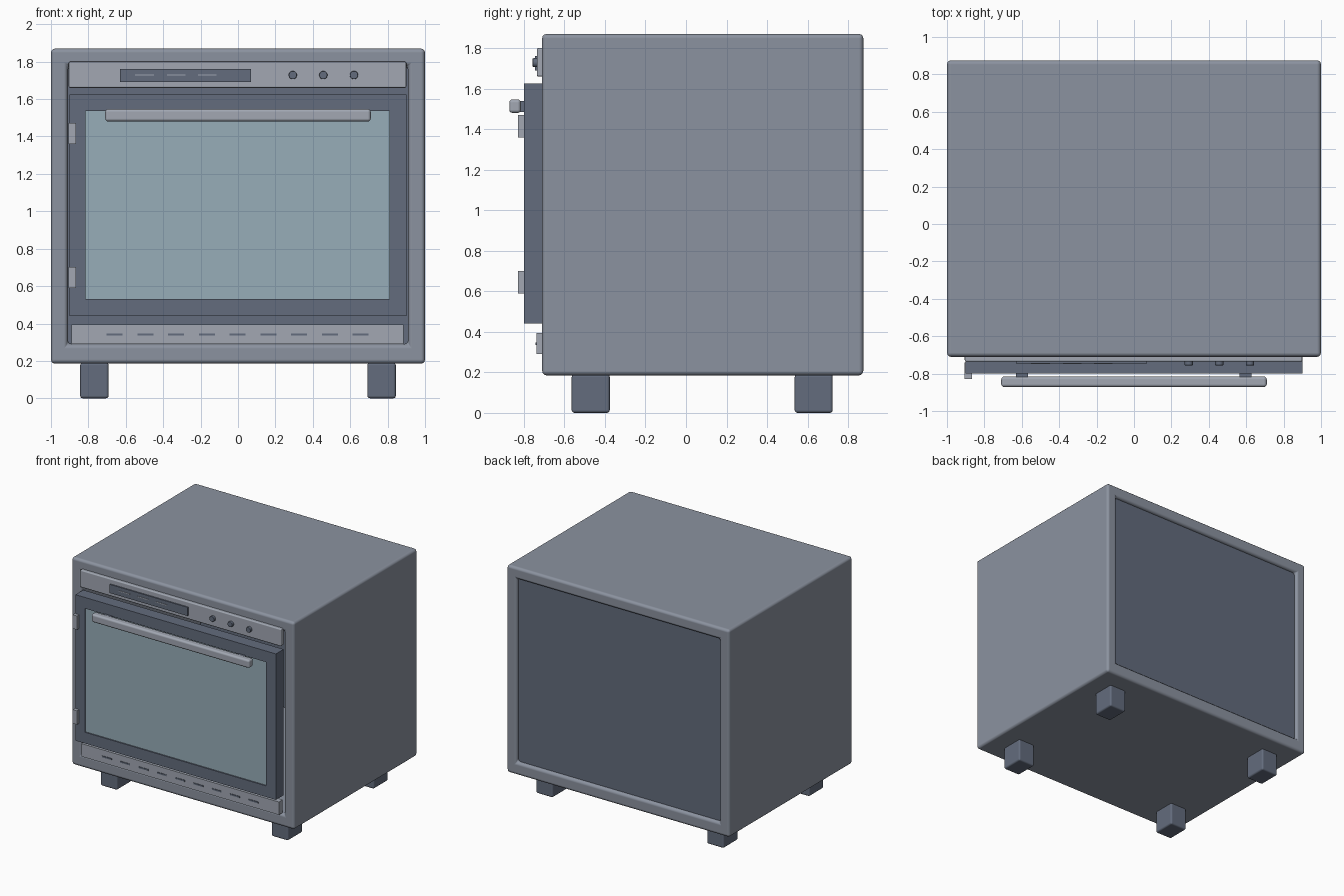
import bpy, math

if "Cube" in bpy.data.objects:
    bpy.data.objects.remove(bpy.data.objects["Cube"])

def material(name, rgb):
    m = bpy.data.materials.new(name)
    m.diffuse_color = (*rgb, 1)
    m.use_nodes = True
    m.node_tree.nodes["Principled BSDF"].inputs["Base Color"].default_value = m.diffuse_color
    return m

STEEL = material("steel", (0.26, 0.29, 0.35))
DARK = material("dark_enamel", (0.125, 0.15, 0.205))
LIGHT = material("light_trim", (0.36, 0.39, 0.45))
GLASS = material("glass", (0.31, 0.42, 0.48))

def finish(ob, mat, bevel=0, segments=3):
    ob.data.materials.append(mat)
    if bevel:
        mod = ob.modifiers.new("bevel", 'BEVEL')
        mod.width, mod.segments = bevel, segments
        mod.limit_method = 'ANGLE'
        for p in ob.data.polygons:
            p.use_smooth = True
        mod.harden_normals = True
    return ob

def box(name, x, y, z, mat, bevel=0, segments=3):
    """Box from (min, max) ranges."""
    bpy.ops.mesh.primitive_cube_add(size=1, location=[sum(r) / 2 for r in (x, y, z)])
    ob = bpy.context.object
    ob.name = name
    ob.scale = [r[1] - r[0] for r in (x, y, z)]
    bpy.ops.object.transform_apply(location=False, rotation=False, scale=True)
    return finish(ob, mat, bevel, segments)

def frame(name, outer, inner, y, mat, bevel=0):
    """Rectangular ring in XZ, extruded along y; outer/inner = (x0, x1, z0, z1)."""
    verts = []
    for yy in y:
        for x0, x1, z0, z1 in (outer, inner):
            verts += [(x0, yy, z0), (x1, yy, z0), (x1, yy, z1), (x0, yy, z1)]
    faces = []
    for i in range(4):
        j = (i + 1) % 4
        faces += [(i, j, j + 4, i + 4), (j + 8, i + 8, i + 12, j + 12),
                  (j, i, i + 8, j + 8), (i + 4, j + 4, j + 12, i + 12)]
    me = bpy.data.meshes.new(name)
    me.from_pydata(verts, [], faces)
    ob = bpy.data.objects.new(name, me)
    bpy.context.collection.objects.link(ob)
    return finish(ob, mat, bevel)

# Hollow casing and recessed back panel
frame("casing", (-1, 1, 0.185, 1.87), (-0.91, 0.91, 0.29, 1.775), (-0.71, 0.875), STEEL, 0.022)
box("back_panel", (-0.915, 0.915), (0.82, 0.85), (0.285, 1.78), DARK)

# Feet
for sx in (-1, 1):
    for y in (-0.47, 0.63):
        box("foot", (sx * 0.768 - 0.076, sx * 0.768 + 0.076), (y - 0.094, y + 0.094),
            (0, 0.19), DARK, 0.014)

# Door with window, hinges and handle
frame("door_frame", (-0.9, 0.9, 0.44, 1.625), (-0.815, 0.81, 0.53, 1.535), (-0.8, -0.70), DARK)
box("door_glass", (-0.815, 0.81), (-0.79, -0.71), (0.53, 1.535), GLASS)
for z in (0.645, 1.415):
    box("hinge", (-0.907, -0.867), (-0.828, -0.74), (z - 0.056, z + 0.056), LIGHT)
box("handle_bar", (-0.71, 0.71), (-0.872, -0.815), (1.48, 1.547), LIGHT, 0.016)
for x in (-0.6, 0.595):
    box("handle_bracket", (x - 0.032, x + 0.032), (-0.835, -0.79), (1.485, 1.54), DARK)

# Control panel with display and buttons
box("control_panel", (-0.905, 0.9), (-0.736, -0.69), (1.66, 1.8), LIGHT, 0.008)
box("display", (-0.63, 0.07), (-0.746, -0.73), (1.69, 1.76), DARK)
for x in (-0.5, -0.33, -0.165):
    box("display_mark", (x - 0.05, x + 0.05), (-0.749, -0.74), (1.725, 1.732), LIGHT)
for x in (0.293, 0.456, 0.62):
    bpy.ops.mesh.primitive_cylinder_add(vertices=24, radius=0.022, depth=0.03,
                                        location=(x, -0.742, 1.728), rotation=(math.pi / 2, 0, 0))
    bpy.context.object.name = "button"
    finish(bpy.context.object, DARK, 0.004, 2)

# Lower vent strip with slots
box("vent_strip", (-0.89, 0.885), (-0.738, -0.69), (0.29, 0.395), LIGHT)
for i in range(9):
    x = -0.66 + i * 0.1645
    box("vent_slot", (x - 0.043, x + 0.043), (-0.742, -0.73), (0.335, 0.347), DARK)
